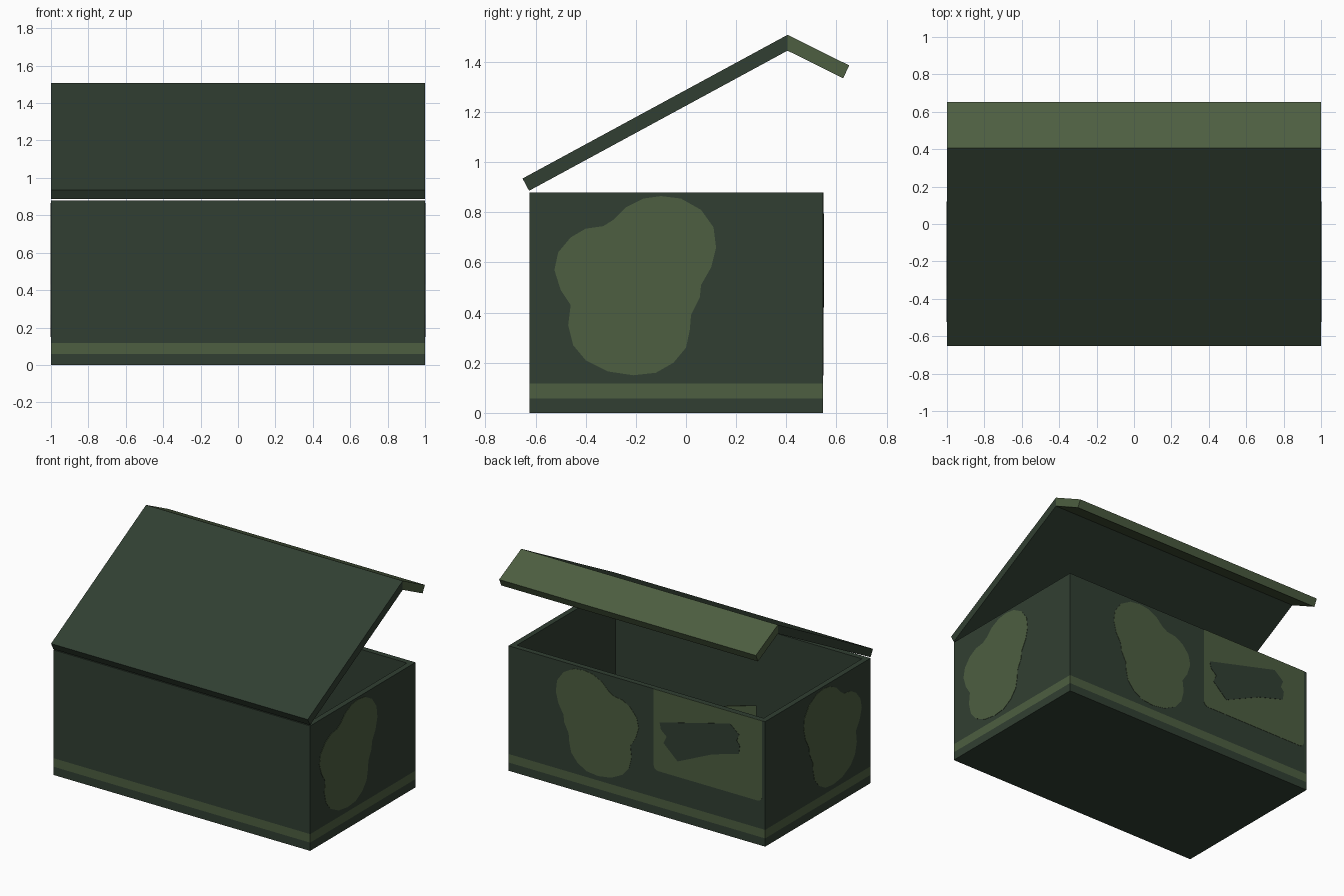
import bpy, bmesh, math

if "Cube" in bpy.data.objects:
    bpy.data.objects.remove(bpy.data.objects["Cube"])


def srgb(r, g, b):
    f = lambda c: c / 12.92 if c <= 0.04045 else ((c + 0.055) / 1.055) ** 2.4
    return (f(r / 255), f(g / 255), f(b / 255), 1)


def material(name, rgb):
    m = bpy.data.materials.new(name)
    m.diffuse_color = srgb(*rgb)
    m.use_nodes = True
    m.node_tree.nodes["Principled BSDF"].inputs["Base Color"].default_value = m.diffuse_color
    return m


DARK = material("dark green", (49, 63, 50))
LIGHT = material("olive green", (77, 94, 65))
X, Y0, Y1, H, T = 1.0, -0.625, 0.547, 0.88, 0.055


def finish(name, bm, *mats):
    bmesh.ops.recalc_face_normals(bm, faces=bm.faces)
    me = bpy.data.meshes.new(name)
    bm.to_mesh(me)
    bm.free()
    for m in mats:
        me.materials.append(m)
    ob = bpy.data.objects.new(name, me)
    bpy.context.collection.objects.link(ob)
    return ob


def prism(name, pts, place, lo, hi, mat):
    """Extrude a 2D outline; place(u, v, d) gives the 3D point at depth d."""
    bm = bmesh.new()
    a = [bm.verts.new(place(u, v, lo)) for u, v in pts]
    b = [bm.verts.new(place(u, v, hi)) for u, v in pts]
    n = len(pts)
    bm.faces.new(a)
    bm.faces.new(b[::-1])
    for i in range(n):
        bm.faces.new((a[i], b[i], b[(i + 1) % n], a[(i + 1) % n]))
    return finish(name, bm, mat)


on_side = lambda u, v, d: (d, u, v)   # outline in y, z
on_back = lambda u, v, d: (u, d, v)   # outline in x, z

# open box with a band painted round the outside
bm = bmesh.new()
bmesh.ops.create_cube(bm, size=1)
for v in bm.verts:
    v.co = (v.co.x * 2 * X, Y0 if v.co.y < 0 else Y1, 0 if v.co.z < 0 else H)
for z in (0.058, 0.118):
    bmesh.ops.bisect_plane(bm, geom=bm.verts[:] + bm.edges[:] + bm.faces[:],
                           plane_co=(0, 0, z), plane_no=(0, 0, 1))
for f in bm.faces:
    if abs(f.normal.z) < 0.5 and 0.06 < f.calc_center_median().z < 0.115:
        f.material_index = 1
top = max(bm.faces, key=lambda f: f.calc_center_median().z)
bmesh.ops.inset_region(bm, faces=[top], thickness=T)
inner = bmesh.ops.extrude_face_region(bm, geom=[top])["geom"]
bmesh.ops.translate(bm, vec=(0, 0, -(H - T)),
                    verts=[g for g in inner if isinstance(g, bmesh.types.BMVert)])
if top.is_valid:
    bmesh.ops.delete(bm, geom=[top], context='FACES_ONLY')
finish("box", bm, DARK, LIGHT)

# raised lid: long front panel and short back flap
prism("lid_panel", [(-0.652, 0.935), (0.405, 1.508), (0.405, 1.445), (-0.626, 0.886)],
      on_side, -X, X, DARK)
prism("lid_flap", [(0.405, 1.508), (0.651, 1.386), (0.627, 1.335), (0.405, 1.445)],
      on_side, -X, X, LIGHT)

# camouflage patches on both ends and the back
blob = [(-.10, .865), (-.02, .855), (.06, .81), (.11, .74), (.12, .66), (.10, .58),
        (.06, .51), (.055, .46), (.02, .39), (.015, .33), (0, .26), (-.05, .20),
        (-.12, .16), (-.21, .15), (-.31, .165), (-.40, .21), (-.45, .27), (-.47, .35),
        (-.46, .43), (-.50, .49), (-.525, .57), (-.51, .64), (-.46, .70), (-.40, .735),
        (-.33, .745), (-.29, .77), (-.24, .82), (-.17, .855)]
prism("right_patch", blob, on_side, X - 0.003, X + 0.002, LIGHT)
prism("left_patch", blob, on_side, -X - 0.002, -X + 0.003, LIGHT)
prism("back_patch", [(u + 0.51, v) for u, v in blob], on_back, Y1 - 0.003, Y1 + 0.002, LIGHT)

# back panel with rounded lower corners, and the dark mark on it
r, x0, x1, zb = 0.035, -0.977, -0.132, 0.31
panel = [(x1, H), (x0, H)]
for cx, start in ((x0 + r, 180), (x1 - r, 270)):
    for k in range(5):
        a = math.radians(start + k * 22.5)
        panel.append((cx + r * math.cos(a), zb + r + r * math.sin(a)))
prism("back_panel", panel, on_back, Y1 - 0.003, Y1 + 0.002, LIGHT)
mark = [(-.18, .657), (-.45, .725), (-.727, .795), (-.80, .735), (-.78, .69), (-.805, .66),
        (-.797, .60), (-.594, .543), (-.32, .42), (-.21, .52), (-.235, .57), (-.19, .61)]
prism("back_mark", mark, on_back, Y1, Y1 + 0.004, DARK)

# small light patch on the inside of the front wall
prism("inner_patch", [(.10, .27), (-.15, .34), (-.15, .12), (.10, .12)],
      on_back, Y0 + T - 0.003, Y0 + T + 0.002, LIGHT)
